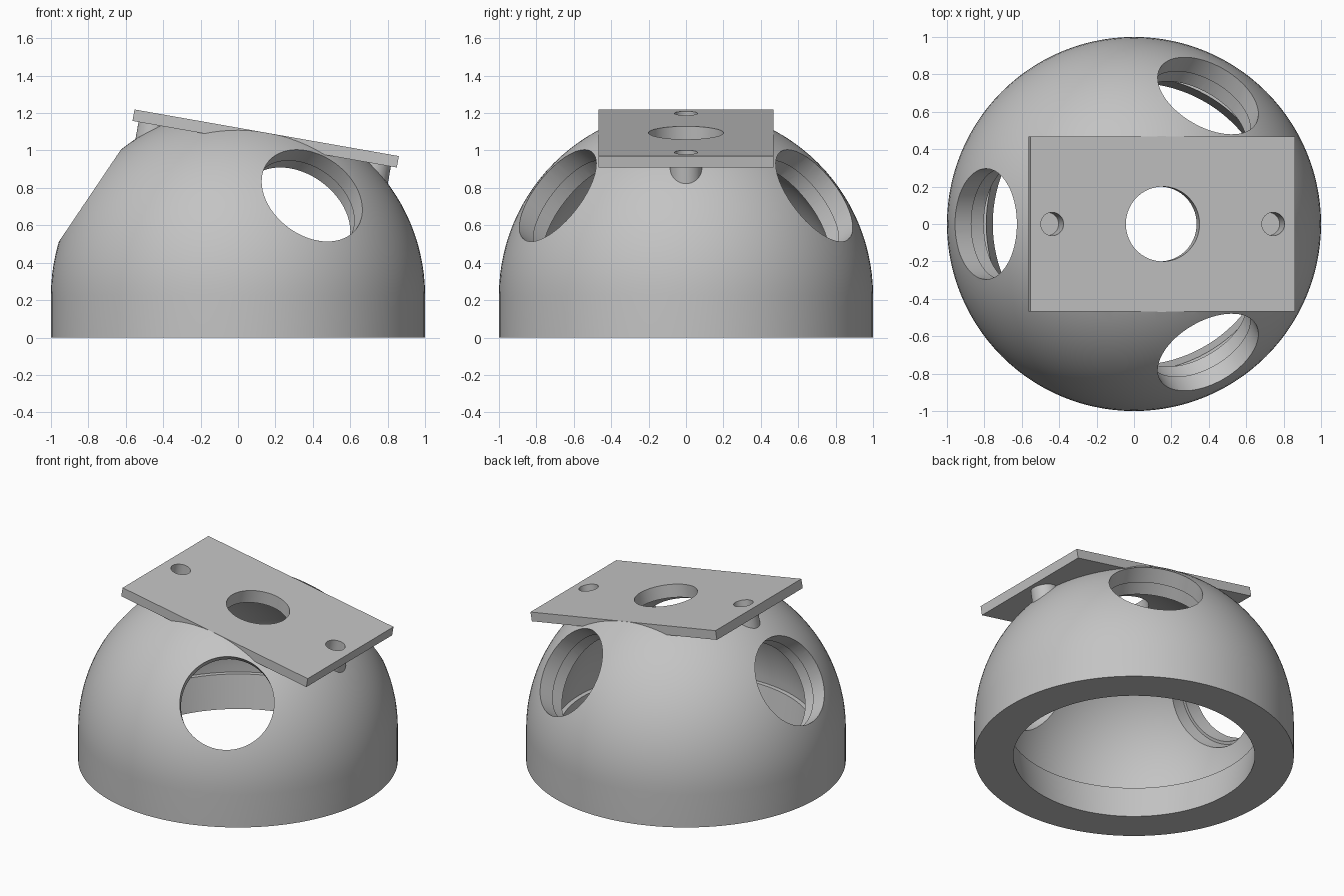
import bpy, bmesh, math
from mathutils import Matrix, Vector

if "Cube" in bpy.data.objects:
    bpy.data.objects.remove(bpy.data.objects["Cube"])

CZ = 0.225                      # height of the sphere centre
TILT = math.radians(10)         # tilt of the mounting plate
TOP = 0.883                     # plate top, measured from the sphere centre

grey = bpy.data.materials.new("plain_grey")
grey.diffuse_color = (0.55, 0.55, 0.55, 1)
grey.use_nodes = True
grey.node_tree.nodes["Principled BSDF"].inputs["Base Color"].default_value = grey.diffuse_color


def make_object(name, bm):
    bmesh.ops.recalc_face_normals(bm, faces=bm.faces)
    mesh = bpy.data.meshes.new(name)
    bm.to_mesh(mesh)
    bm.free()
    obj = bpy.data.objects.new(name, mesh)
    bpy.context.collection.objects.link(obj)
    mesh.materials.append(grey)
    return obj


def frame(azimuth, lean):
    """Frame at the sphere centre with z leaning outwards."""
    return (Matrix.Translation((0, 0, CZ)) @ Matrix.Rotation(azimuth, 4, 'Z')
            @ Matrix.Rotation(lean, 4, 'Y'))


def rod(name, mat, radius, z0, z1, x=0.0, sides=64):
    bm = bmesh.new()
    bmesh.ops.create_cone(bm, cap_ends=True, segments=sides, radius1=radius,
                          radius2=radius, depth=z1 - z0,
                          matrix=mat @ Matrix.Translation((x, 0, (z0 + z1) / 2)))
    return make_object(name, bm)


def block(name, mat, size, z0, z1):
    bm = bmesh.new()
    bmesh.ops.create_cube(bm, size=1, matrix=mat
                          @ Matrix.Translation((0, 0, (z0 + z1) / 2))
                          @ Matrix.Diagonal((size[0], size[1], z1 - z0, 1)))
    return make_object(name, bm)


def combine(target, tool, operation):
    """Apply a boolean and discard the tool."""
    tool.hide_render = True
    mod = target.modifiers.new("combine", 'BOOLEAN')
    mod.operation = operation
    mod.solver = 'EXACT'
    mod.object = tool
    bpy.context.view_layer.objects.active = target
    bpy.ops.object.modifier_apply(modifier=mod.name)
    bpy.data.objects.remove(tool, do_unlink=True)


# Hollow dome: lathed wall with a tapered skirt and a small inner ledge
N = 28
arc = [math.pi / 2 * i / N for i in range(N + 1)]
outer = [(math.cos(a), CZ + math.sin(a)) for a in arc]
inner = [(0.82 * math.cos(a), CZ + 0.82 * math.sin(a)) for a in reversed(arc)]
profile = [(0.755, 0), (1, 0)] + outer + inner + [(0.79, CZ), (0.755, 0)]
bm = bmesh.new()
verts = [bm.verts.new((max(r, 0) if r > 1e-6 else 0, 0, z)) for r, z in profile]
edges = []
for i, (a, b) in enumerate(zip(verts, verts[1:])):
    if i != 2 + N:              # no edge along the axis
        edges.append(bm.edges.new((a, b)))
bmesh.ops.spin(bm, geom=verts + edges, cent=(0, 0, 0), axis=(0, 0, 1),
               angle=2 * math.pi, steps=112, use_duplicate=False)
bmesh.ops.remove_doubles(bm, verts=bm.verts, dist=1e-5)
dome = make_object("dome", bm)

# Three round side openings, wider on the inside
for az in (60, 180, 300):
    mat = frame(math.radians(az), math.radians(56))
    combine(dome, rod("opening_cutter", mat, 0.296, 0.55, 1.15), 'DIFFERENCE')
    combine(dome, rod("recess_cutter", mat, 0.315, 0.5, 0.85), 'DIFFERENCE')

# Flat trim of the dome crown, level with the plate
tilted = frame(0, TILT)
combine(dome, block("crown_cutter", tilted, (3, 3), TOP - 0.0005, 2), 'DIFFERENCE')

# Tilted mounting plate and its two screw posts
combine(dome, block("plate", tilted, (1.435, 0.936), TOP - 0.062, TOP), 'UNION')
for x in (-0.6, 0.6):
    combine(dome, rod("screw_post", tilted, 0.085, 0.70, TOP - 0.03, x, 40), 'UNION')

# Centre bore and blind screw holes
combine(dome, rod("bore_cutter", tilted, 0.2, 0.5, 1.1), 'DIFFERENCE')
for x in (-0.6, 0.6):
    combine(dome, rod("screw_cutter", tilted, 0.062, 0.73, 1.1, x, 32), 'DIFFERENCE')

dome.name = "dome_with_plate"
bpy.ops.object.select_all(action='DESELECT')
dome.select_set(True)
bpy.context.view_layer.objects.active = dome
bpy.ops.object.shade_smooth_by_angle(angle=math.radians(20))
